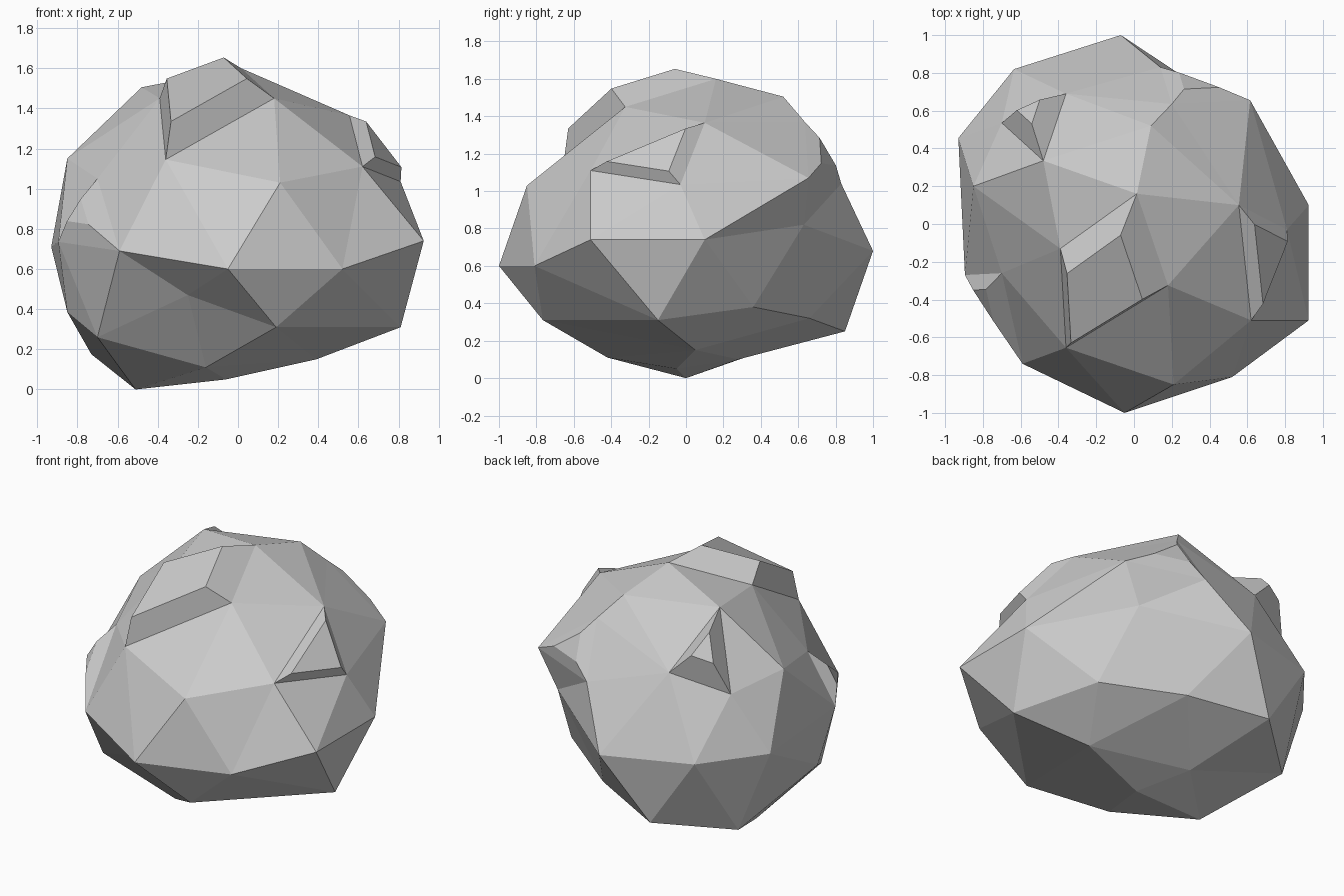
import bpy, bmesh
from mathutils import Vector

# corner points of the boulder
PTS = [
    (-.07, 1, .68), (-.635, .82, .70), (-.93, .455, .71), (-.85, .2, 1.15), (-.895, -.27, .735),
    (-.70, -.26, 1.05), (-.59, -.74, .69), (-.05, -1, .6), (.52, -.81, .6), (.21, -.85, 1.03),
    (-.36, -.655, 1.145), (.925, -.51, .74), (.925, .1, .74), (.62, -.51, 1.11), (.555, .1, 1.365),
    (.81, -.03, 1.035), (.18, -.325, 1.45), (.015, .16, 1.6), (-.39, -.13, 1.45), (-.48, .335, 1.505),
    (.09, .52, 1.505), (.2, .635, 1.37), (.615, .655, 1.07), (.14, .83, 1.04), (-.36, .69, 1.18),
    (-.70, .535, 1.07), (.49, .63, .82), (.58, .36, .38), (.81, -.15, .31), (.14, .66, .32),
    (-.335, .85, .25), (-.73, .5, .175), (-.85, -.15, .385), (-.70, -.40, .26), (-.25, -.69, .47),
    (.39, .05, .15), (-.16, -.42, .11), (-.06, -.05, .05), (-.51, 0, 0), (.19, -.765, .31),
    (-.2, .28, .10),
]
# raised facets: corner ids, inset factor, offset of the raised face
BUMPS = [
    ((10, 16, 17, 18), .70, (-.04, -.10, .11)),
    ((13, 15, 14), .69, (.05, -.026, .03)),
    ((19, 24, 25), .36, (-.04, .077, .09)),
    ((5, 4, 6), .35, (-.065, .02, .045)),
    ((22, 21, 23), .45, (0, .04, .03)),
]

# facets: connect the corners on a sphere, then move them to their real place
centre = Vector((0, 0, .78))
bm = bmesh.new()
verts = [bm.verts.new((Vector(p) - centre).normalized()) for p in PTS]
bmesh.ops.convex_hull(bm, input=verts)
for v, p in zip(verts, PTS):
    v.co = p

# raised facets
for ids, k, off in BUMPS:
    base = [verts[i] for i in ids]
    mid = sum((v.co for v in base), Vector()) / len(base)
    old = [f for f in bm.faces if all(v in base for v in f.verts)]
    bmesh.ops.delete(bm, geom=old, context='FACES_ONLY')
    top = [bm.verts.new(mid + (v.co - mid) * k + Vector(off)) for v in base]
    n = len(base)
    for i in range(n):
        j = (i + 1) % n
        bm.faces.new((base[i], base[j], top[j], top[i]))
    bm.faces.new(top)

# remove the buried edge left under the four-sided bump
bmesh.ops.delete(bm, geom=[e for e in bm.edges if not e.link_faces], context='EDGES')
bmesh.ops.recalc_face_normals(bm, faces=bm.faces)
mesh = bpy.data.meshes.new("boulder")
bm.to_mesh(mesh)
bm.free()
bpy.context.collection.objects.link(bpy.data.objects.new("boulder", mesh))
